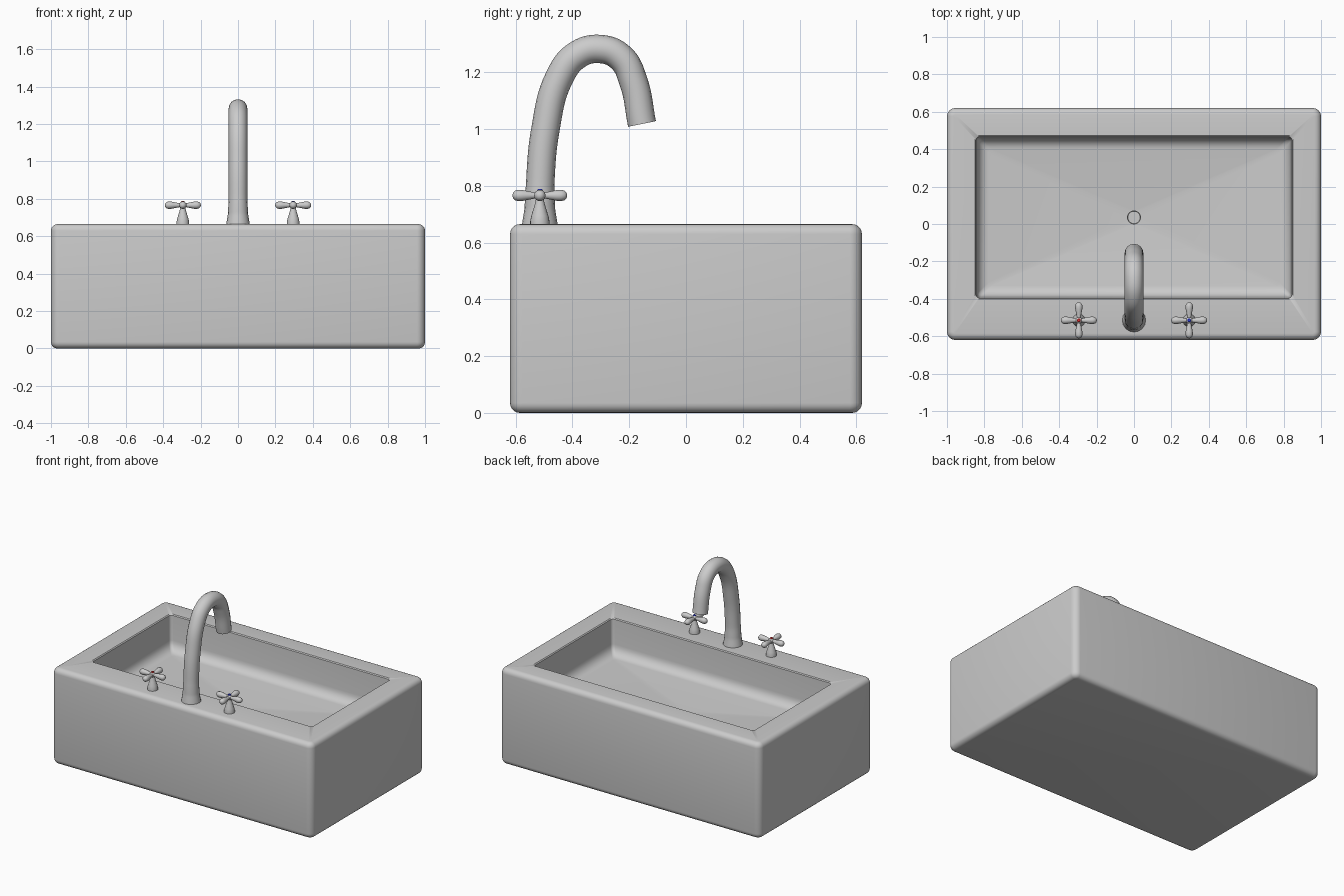
import bpy, bmesh, math
from mathutils import Matrix, Vector

if "Cube" in bpy.data.objects:
    bpy.data.objects.remove(bpy.data.objects["Cube"])


def finish(name, bm, angle=40):
    bmesh.ops.recalc_face_normals(bm, faces=bm.faces)
    me = bpy.data.meshes.new(name)
    bm.to_mesh(me)
    bm.free()
    ob = bpy.data.objects.new(name, me)
    bpy.context.collection.objects.link(ob)
    smooth(ob, angle)
    return ob


def smooth(ob, angle=40):
    bpy.ops.object.select_all(action='DESELECT')
    ob.select_set(True)
    bpy.context.view_layer.objects.active = ob
    bpy.ops.object.shade_smooth_by_angle(angle=math.radians(angle))


def skin(bm, rings):
    for a, b in zip(rings, rings[1:]):
        n = len(a)
        for i in range(n):
            j = (i + 1) % n
            bm.faces.new((a[i], a[j], b[j], b[i]))
    bm.faces.new(rings[0])
    bm.faces.new(rings[-1])


def round_rect(bm, hx, hy, cy, z, r, seg=6):
    ring = []
    for k, (sx, sy) in enumerate([(1, 1), (-1, 1), (-1, -1), (1, -1)]):
        for i in range(seg + 1):
            a = math.radians(90 * k + 84 * i / seg + 3)
            ring.append(bm.verts.new((sx * (hx - r) + r * math.cos(a),
                                      cy + sy * (hy - r) + r * math.sin(a), z)))
    return ring


def lathe(bm, profile, matrix, seg=20):
    rings = []
    for r, z in profile:
        rings.append([bm.verts.new(matrix @ Vector((r * math.cos(t), r * math.sin(t), z)))
                      for t in (2 * math.pi * i / seg for i in range(seg))])
    skin(bm, rings)


# Basin: outer shell, rim, hollow with filleted floor sloping to the drain
TOP, EDGE = 0.665, 0.035
bm = bmesh.new()
rings = []
for z0, start in ((EDGE, -90), (TOP - EDGE, 0)):
    for i in range(6):
        a = math.radians(start + 18 * i)
        d = EDGE * (1 - math.cos(a))
        rings.append(round_rect(bm, 1 - d, 0.62 - d, 0, z0 + EDGE * math.sin(a), 0.045 - d))
for inset, z in ((0, TOP), (0.006, TOP - 0.006), (0.012, 0.49)):
    rings.append(round_rect(bm, 0.85 - inset, 0.437 - inset, 0.035, z, 0.02))
for i in range(1, 7):
    a = math.radians(15 * i)
    inset = 0.012 + 0.06 * (1 - math.cos(a))
    rings.append(round_rect(bm, 0.85 - inset, 0.437 - inset, 0.035,
                            0.49 - 0.07 * math.sin(a), 0.02))
for r, z in ((0.035, 0.395), (0.033, 0.37)):
    rings.append(round_rect(bm, r, r, 0.035, z, r))
skin(bm, rings)
finish("basin", bm)

# Gooseneck spout: tapered tube along a curve
cu = bpy.data.curves.new("spout", 'CURVE')
cu.dimensions = '3D'
cu.bevel_depth = 0.05
cu.bevel_resolution = 6
cu.resolution_u = 8
cu.use_fill_caps = True
path = [(-0.515, 0.655, 1.28), (-0.515, 0.72, 1.08), (-0.514, 0.80, 1.0), (-0.495, 1.0, 1.0),
        (-0.447, 1.18, 1.0), (-0.385, 1.26, 1.0), (-0.302, 1.282, 1.0),
        (-0.228, 1.25, 1.0), (-0.186, 1.17, 1.0), (-0.155, 1.018, 1.0)]
sp = cu.splines.new('BEZIER')
sp.bezier_points.add(len(path) - 1)
for p, (y, z, r) in zip(sp.bezier_points, path):
    p.co = (0, y, z)
    p.radius = r
    p.handle_left_type = p.handle_right_type = 'AUTO'
spout = bpy.data.objects.new("spout", cu)
bpy.context.collection.objects.link(spout)
bpy.ops.object.select_all(action='DESELECT')
spout.select_set(True)
bpy.context.view_layer.objects.active = spout
bpy.ops.object.convert(target='MESH')
smooth(bpy.context.view_layer.objects.active)

# Cross handles with a coloured button each
STEM = [(0.034, 0.655), (0.034, 0.675), (0.030, 0.695), (0.022, 0.72), (0.015, 0.745), (0.012, 0.765)]
ARM = [(0.010, 0.0), (0.011, 0.02), (0.015, 0.04), (0.019, 0.06), (0.020, 0.075),
       (0.017, 0.087), (0.010, 0.094), (0.003, 0.096)]
for side, x, colour in (("hot", -0.295, (0.8, 0.03, 0.03, 1)), ("cold", 0.295, (0.03, 0.05, 0.8, 1))):
    at = Matrix.Translation((x, -0.515, 0))
    hub = at @ Matrix.Translation((0, 0, 0.766))
    bm = bmesh.new()
    lathe(bm, STEM, at)
    bmesh.ops.create_uvsphere(bm, u_segments=20, v_segments=12, radius=0.019, matrix=hub)
    for k in range(4):
        turn = Matrix.Rotation(k * math.pi / 2, 4, 'Z') @ Matrix.Rotation(math.pi / 2, 4, 'Y')
        lathe(bm, ARM, hub @ turn, 16)
    finish(side + "_handle", bm, 60)

    bm = bmesh.new()
    lathe(bm, [(0.010, 0.775), (0.010, 0.785), (0.007, 0.788)], at, 16)
    button = finish(side + "_button", bm)
    mat = bpy.data.materials.new(side + "_colour")
    mat.diffuse_color = colour
    mat.use_nodes = True
    mat.node_tree.nodes["Principled BSDF"].inputs["Base Color"].default_value = mat.diffuse_color
    button.data.materials.append(mat)
